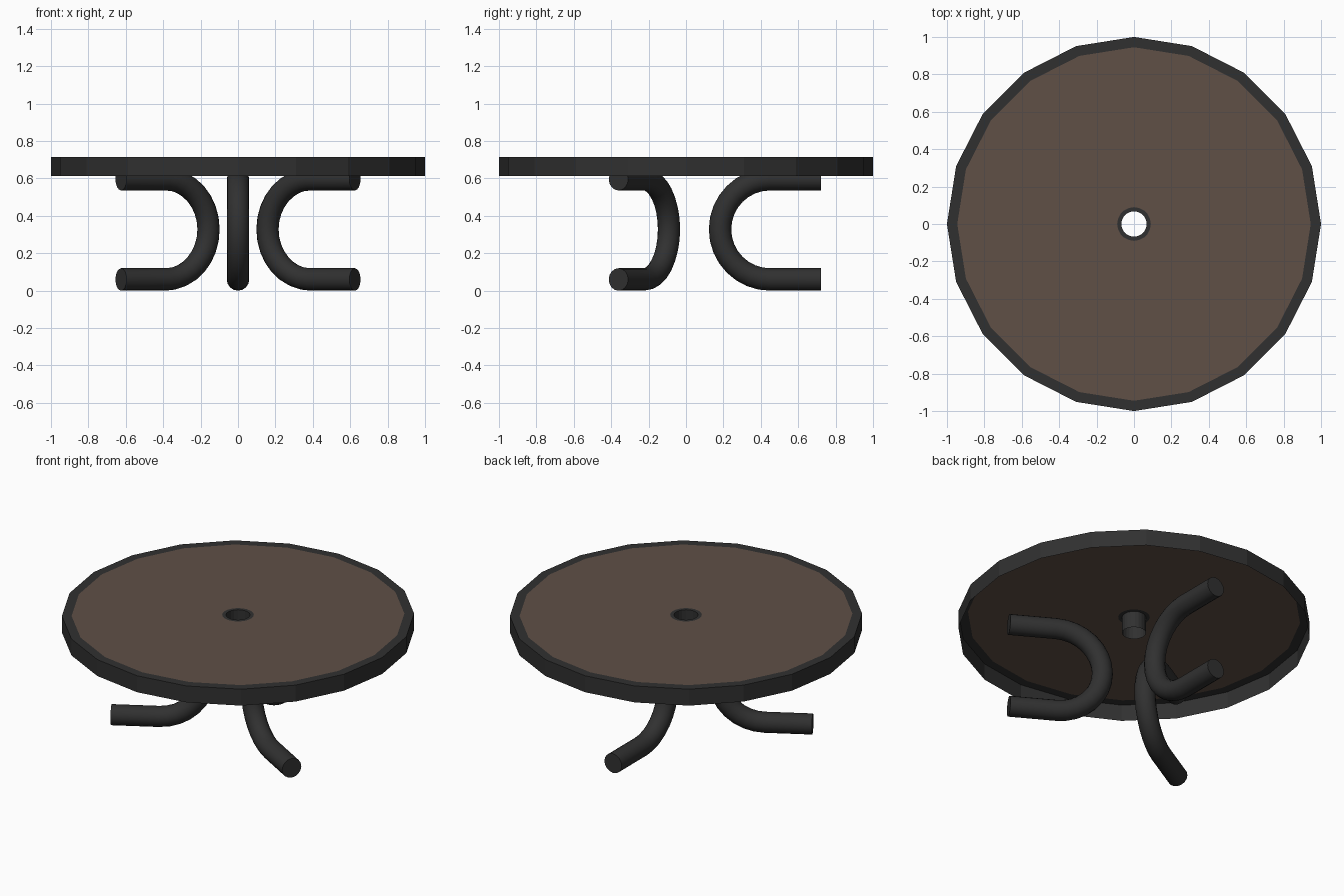
import bpy, bmesh, math
from mathutils import Vector

if "Cube" in bpy.data.objects:
    bpy.data.objects.remove(bpy.data.objects["Cube"])


def material(name, rgb):
    m = bpy.data.materials.new(name)
    m.diffuse_color = (*rgb, 1)
    m.use_nodes = True
    m.node_tree.nodes["Principled BSDF"].inputs["Base Color"].default_value = m.diffuse_color
    return m


DARK = material("dark_metal", (0.03, 0.03, 0.03))
BROWN = material("brown_top", (0.115, 0.079, 0.062))


def finish(bm, name, mat):
    mesh = bpy.data.meshes.new(name)
    bm.to_mesh(mesh)
    bm.free()
    obj = bpy.data.objects.new(name, mesh)
    bpy.context.collection.objects.link(obj)
    mesh.materials.append(mat)
    return obj


def skin(bm, rings):
    """Join consecutive closed rings of points with quads."""
    loops = [[bm.verts.new(p) for p in ring] for ring in rings]
    for a, b in zip(loops, loops[1:]):
        n = len(a)
        for i in range(n):
            j = (i + 1) % n
            bm.faces.new((a[i], a[j], b[j], b[i]))
    return loops


def lathe(name, profile, mat, sides=20):
    bm = bmesh.new()
    skin(bm, [[(r * math.cos(2 * math.pi * i / sides),
                r * math.sin(2 * math.pi * i / sides), z)
               for i in range(sides)] for r, z in profile])
    return finish(bm, name, mat)


TOP, UNDER = 0.715, 0.612

# Tabletop: thin open-bottomed shell, with outer rim, panel and central collar
lathe("table_rim", [(1.0, UNDER), (1.0, TOP), (0.945, TOP)], DARK)
lathe("table_panel", [(0.945, TOP), (0.09, TOP)], BROWN)
lathe("centre_collar", [(0.09, TOP), (0.068, TOP), (0.068, UNDER)], DARK)

# Legs: three C-shaped tubes with their open ends facing outward
TUBE, BEND, CENTRE_R, CENTRE_Z, END_R = 0.06, 0.268, 0.45, 0.328, 0.722
STEPS, SIDES = 16, 16


def leg(name, angle):
    out = Vector((math.cos(angle), math.sin(angle), 0))
    up = Vector((0, 0, 1))
    side = out.cross(up)
    # path as (radius, height, direction of bend normal)
    stations = [(END_R, CENTRE_Z - BEND, -math.pi / 2)]
    for i in range(STEPS + 1):
        a = -math.pi / 2 - math.pi * i / STEPS
        stations.append((CENTRE_R + BEND * math.cos(a),
                         CENTRE_Z + BEND * math.sin(a), a))
    stations.append((END_R, CENTRE_Z + BEND, -1.5 * math.pi))
    rings = []
    for r, z, a in stations:
        centre = out * r + up * z
        normal = out * math.cos(a) + up * math.sin(a)
        rings.append([centre + TUBE * (normal * math.cos(t) + side * math.sin(t))
                      for t in (2 * math.pi * k / SIDES for k in range(SIDES))])
    bm = bmesh.new()
    loops = skin(bm, rings)
    bm.faces.new(loops[0])
    bm.faces.new(loops[-1])
    bmesh.ops.recalc_face_normals(bm, faces=bm.faces)
    obj = finish(bm, name, DARK)
    bpy.ops.object.select_all(action='DESELECT')
    obj.select_set(True)
    bpy.context.view_layer.objects.active = obj
    bpy.ops.object.shade_smooth_by_angle(angle=math.radians(40))


for name, degrees in (("back_leg", 90), ("front_left_leg", 210), ("front_right_leg", 330)):
    leg(name, math.radians(degrees))
